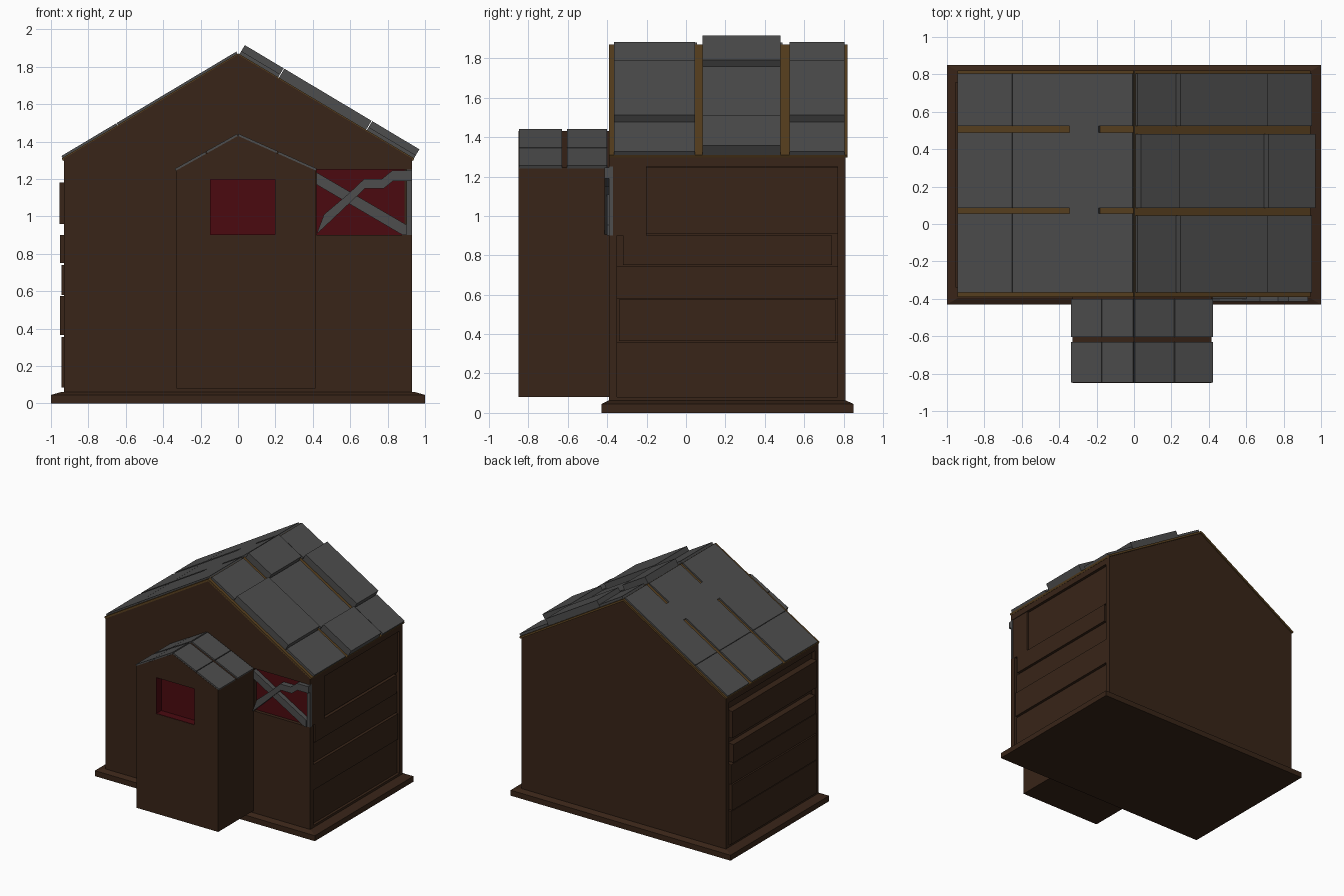
import bpy, bmesh
from mathutils import Vector

if "Cube" in bpy.data.objects:
    bpy.data.objects.remove(bpy.data.objects["Cube"])


def material(name, rgb):
    m = bpy.data.materials.new(name)
    m.diffuse_color = (*rgb, 1)
    m.use_nodes = True
    m.node_tree.nodes["Principled BSDF"].inputs["Base Color"].default_value = m.diffuse_color
    return m


BROWN = material("dark_wood", (0.040, 0.018, 0.009))
GREY = material("slate", (0.075, 0.075, 0.075))
RED = material("red_glass", (0.07, 0.003, 0.005))
GOLD = material("roof_board", (0.10, 0.052, 0.014))


def finish(name, bm, mat):
    bmesh.ops.recalc_face_normals(bm, faces=bm.faces)
    me = bpy.data.meshes.new(name)
    bm.to_mesh(me)
    bm.free()
    me.materials.append(mat)
    ob = bpy.data.objects.new(name, me)
    bpy.context.collection.objects.link(ob)
    return ob


def prism(name, pts, y0, y1, mat):
    """Front-view (x, z) outline extruded from y0 to y1."""
    bm = bmesh.new()
    f = bm.faces.new([bm.verts.new((x, y0, z)) for x, z in pts])
    ext = bmesh.ops.extrude_face_region(bm, geom=[f])
    vs = [v for v in ext["geom"] if isinstance(v, bmesh.types.BMVert)]
    bmesh.ops.translate(bm, verts=vs, vec=(0, y1 - y0, 0))
    return finish(name, bm, mat)


def box(name, x0, x1, y0, y1, z0, z1, mat):
    return prism(name, [(x0, z0), (x1, z0), (x1, z1), (x0, z1)], y0, y1, mat)


def tile(name, peak, eave, x0, x1, y0, y1, h0, h1, mat):
    """Slab lying on the slope peak-eave between distances x0..x1 from the ridge."""
    p, e = Vector(peak), Vector(eave)
    d = (e - p) / abs(e.x - p.x)
    n = Vector((-d.y, d.x)).normalized()
    if n.y < 0:
        n = -n
    pts = [p + d * x0 + n * h0, p + d * x1 + n * h0, p + d * x1 + n * h1, p + d * x0 + n * h1]
    return prism(name, pts, y0, y1, mat)


# Base plinth with sloped upper edge
box("base_slab", -1, 1, -0.43, 0.85, 0, 0.045, BROWN)
bevel = box("base_top", -1, 1, -0.43, 0.85, 0.045, 0.062, BROWN)
for v in bevel.data.vertices:
    if v.co.z > 0.05:
        v.co.x *= 0.94
        v.co.y = -0.395 if v.co.y < 0 else 0.815

# House core and gable end walls (front wall has the corner window notch)
PEAK, EAVE = (0, 1.865), (0.93, 1.31)
prism("house_core", [(-0.9, 0.05), (0.9, 0.05), (0.9, 1.32), (0, 1.86), (-0.9, 1.32)], -0.35, 0.77, BROWN)
prism("back_wall", [(-0.93, 0.05), (0.93, 0.05), EAVE, PEAK, (-0.93, 1.31)], 0.77, 0.81, BROWN)
prism("front_wall", [(-0.93, 0.05), (0.93, 0.05), (0.93, 0.9), (0.42, 0.9), (0.42, 1.25),
                     (0.93, 1.25), EAVE, PEAK, (-0.93, 1.31)], -0.39, -0.35, BROWN)
for s, side in ((-1, "left"), (1, "right")):
    prism(side + "_eave_beam", [(s * 0.88, 1.25), (s * 0.93, 1.25), (s * 0.93, 1.31), (s * 0.88, 1.335)],
          -0.36, 0.78, BROWN)
    box(side + "_sill", *sorted((s * 0.88, s * 0.93)), -0.36, 0.78, 0.05, 0.08, BROWN)

# Side wall planks: z range, y range, outer x
for i, (z0, z1, y0, y1, x) in enumerate([
        (0.085, 0.355, -0.345, 0.765, 0.945), (0.365, 0.575, -0.34, 0.76, 0.952),
        (0.58, 0.74, -0.345, 0.765, 0.945), (0.75, 0.9, -0.32, 0.74, 0.952),
        (0.96, 1.18, -0.34, 0.76, 0.955)]):
    box(f"left_plank_{i}", -x, -0.89, y0, y1, z0, z1, BROWN)
for i, (z0, z1, y0, y1, x) in enumerate([
        (0.08, 0.36, -0.35, 0.77, 0.908), (0.365, 0.575, -0.34, 0.76, 0.925),
        (0.58, 0.745, -0.35, 0.77, 0.908), (0.75, 0.9, -0.32, 0.74, 0.925),
        (0.91, 1.245, -0.2, 0.77, 0.912)]):
    box(f"right_plank_{i}", 0.89, x, y0, y1, z0, z1, BROWN)

# Boarded corner window
box("corner_panel", 0.89, 0.925, -0.37, -0.2, 0.9, 1.25, BROWN)
box("corner_window_pane", 0.42, 0.9, -0.362, -0.34, 0.9, 1.25, RED)
box("corner_window_post", 0.9, 0.93, -0.39, -0.37, 0.9, 1.25, GREY)
prism("straight_board", [(0.42, 1.17), (0.88, 0.9), (0.9, 0.9), (0.9, 0.955), (0.42, 1.235)],
      -0.40, -0.36, GREY)
prism("broken_board", [(0.42, 0.905), (0.49, 0.97), (0.68, 1.15), (0.78, 1.15), (0.83, 1.19), (0.93, 1.19),
                       (0.93, 1.245), (0.825, 1.245), (0.77, 1.2), (0.675, 1.2), (0.59, 1.12), (0.46, 1.01)],
      -0.415, -0.37, GREY)

# Main roof: boards, then thin left tiles and staggered right tiles
LEAVE = (-0.93, 1.31)
tile("roof_board_left", PEAK, LEAVE, 0, 0.94, -0.39, 0.82, -0.01, 0.006, GOLD)
tile("roof_board_right", PEAK, EAVE, 0, 0.94, -0.39, 0.82, -0.01, 0.006, GOLD)
ROWS = [(-0.365, 0.045), (0.085, 0.48), (0.525, 0.805)]
for r, (y0, y1) in enumerate(ROWS):
    for c, (a, b) in enumerate([(0, 0.18), (0.335, 0.64), (0.643, 0.935)]):
        tile(f"left_tile_{r}_{c}", PEAK, LEAVE, a, b, y0, y1 + (0.01 if r < 2 else 0), 0.004, 0.018, GREY)
    for c, (a, b) in enumerate([(0.005, 0.212), (0.216, 0.682), (0.686, 0.938)]):
        raised = (r + c) % 2 == 1
        tile(f"right_tile_{r}_{c}", PEAK, EAVE, a, b, y0, y1, 0.004, 0.062 if raised else 0.025, GREY)
tile("left_tile_strip", PEAK, LEAVE, 0.18, 0.335, -0.365, 0.805, 0.004, 0.018, GREY)

# Front annex with recessed window
porch = prism("annex", [(-0.33, 0.08), (0.415, 0.08), (0.415, 1.245), (0, 1.43), (-0.33, 1.245)],
              -0.85, -0.385, BROWN)
cutter = box("window_cutter", -0.15, 0.2, -0.95, -0.77, 0.9, 1.2, RED)
cutter.hide_render = True
mod = porch.modifiers.new("window", "BOOLEAN")
mod.operation, mod.solver, mod.object = "DIFFERENCE", "EXACT", cutter
bpy.context.view_layer.objects.active = porch
bpy.ops.object.modifier_apply(modifier="window")
bpy.data.objects.remove(cutter)
box("annex_pane", -0.15, 0.2, -0.785, -0.765, 0.9, 1.2, RED)
for name, x0, x1, z0, z1 in (("left", -0.152, -0.147, 0.9, 1.2), ("right", 0.197, 0.202, 0.9, 1.2),
                             ("bottom", -0.15, 0.2, 0.898, 0.903), ("top", -0.15, 0.2, 1.197, 1.202)):
    box(f"annex_window_{name}", x0, x1, -0.848, -0.77, z0, z1, RED)

# Annex roof tiles
for side, eave, cols in (("left", (-0.33, 1.245), [(0, 0.165), (0.169, 0.332)]),
                         ("right", (0.415, 1.245), [(0, 0.208), (0.213, 0.417)])):
    for c, (a, b) in enumerate(cols):
        for r, (y0, y1) in enumerate([(-0.848, -0.63), (-0.605, -0.4)]):
            tile(f"annex_{side}_tile_{c}_{r}", (0, 1.43), eave, a, b, y0, y1, -0.004, 0.012, GREY)
